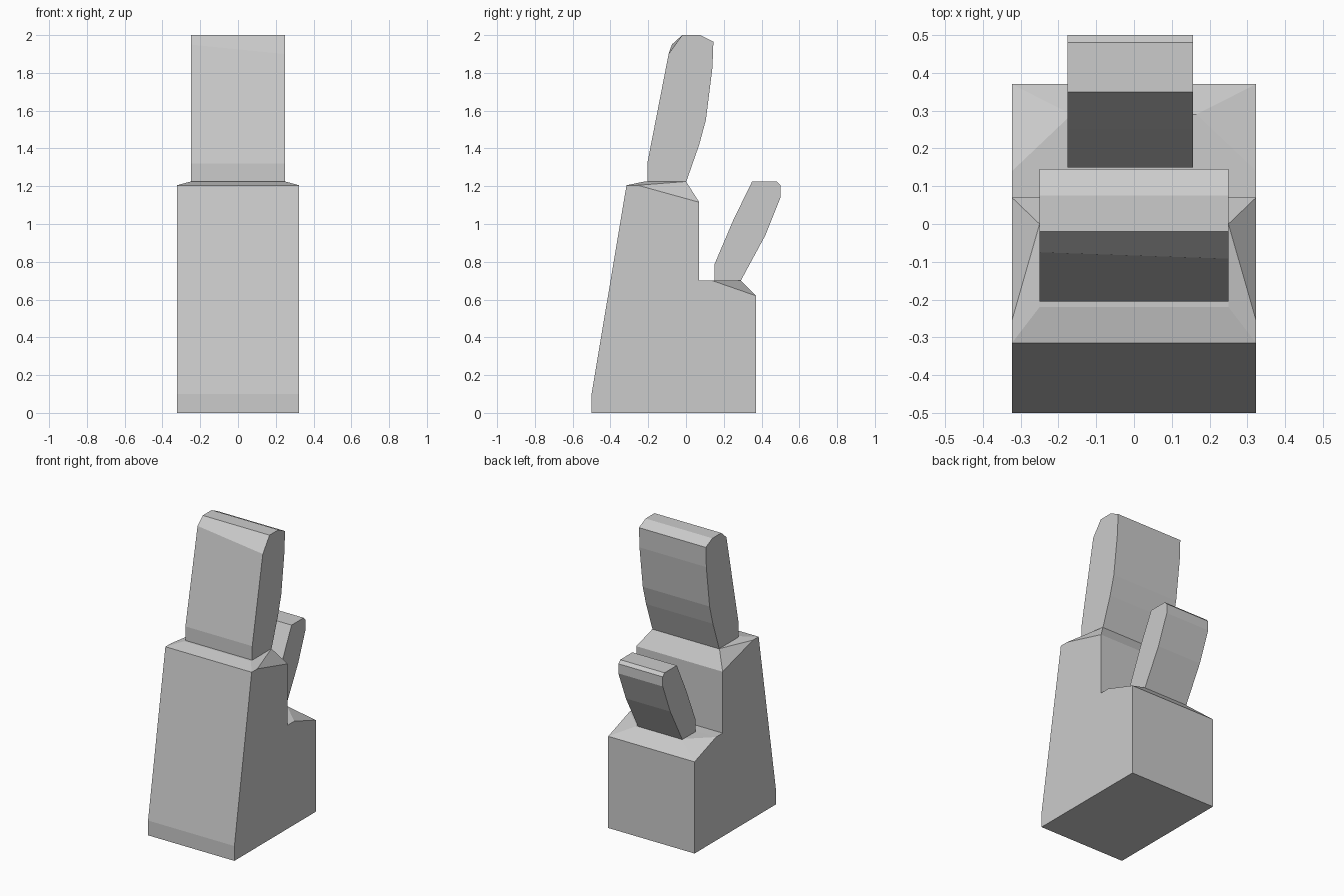
import bpy
import bmesh

cube = bpy.data.objects.get("Cube")
if cube:
    bpy.data.objects.remove(cube, do_unlink=True)

# Single light grey material
grey = bpy.data.materials.new("light_grey")
grey.use_nodes = True
colour = (0.6, 0.6, 0.6, 1)
grey.diffuse_color = colour
grey.node_tree.nodes["Principled BSDF"].inputs["Base Color"].default_value = colour


def finish(name, bm):
    bmesh.ops.recalc_face_normals(bm, faces=bm.faces)
    mesh = bpy.data.meshes.new(name)
    bm.to_mesh(mesh)
    bm.free()
    mesh.materials.append(grey)
    obj = bpy.data.objects.new(name, mesh)
    bpy.context.collection.objects.link(obj)
    return obj


def prism(name, left_profile, right_profile, x_left, x_right):
    """Join two matching (y, z) profiles into a solid across x."""
    bm = bmesh.new()
    a = [bm.verts.new((x_left, y, z)) for y, z in left_profile]
    b = [bm.verts.new((x_right, y, z)) for y, z in right_profile]
    bm.faces.new(a)
    bm.faces.new(b)
    for i in range(len(a)):
        j = (i + 1) % len(a)
        bm.faces.new((a[i], a[j], b[j], b[i]))
    return finish(name, bm)


# Stepped block: outer side outline, plus the inset corners of both top decks
outline = [(-0.5, 0), (0.37, 0), (0.37, 0.62), (0.14, 0.7), (0.07, 0.7),
           (0.07, 1.115), (-0.255, 1.205), (-0.315, 1.205), (-0.5, 0.1)]
deck_corners = {"front": (0.25, -0.22, 1.225), "back": (0.25, 0, 1.225),
                "step": (0.165, 0.29, 0.702)}
bm = bmesh.new()
sides = []
for s in (-1, 1):
    v = {i: bm.verts.new((s * 0.323, y, z)) for i, (y, z) in enumerate(outline)}
    for key, (x, y, z) in deck_corners.items():
        v[key] = bm.verts.new((s * x, y, z))
    bm.faces.new([v[i] for i in range(len(outline))])
    # Sloping shoulder facets
    for tri in ((2, 3, "step"), (5, 6, "back"), (6, "front", "back"), (6, 7, "front")):
        bm.faces.new([v[k] for k in tri])
    sides.append(v)
# Faces running across the block from side to side
l, r = sides
loop = [0, 1, 2, "step", 3, 4, 5, "back", "front", 7, 8]
for i, a in enumerate(loop):
    b = loop[(i + 1) % len(loop)]
    bm.faces.new((l[a], l[b], r[b], r[a]))
finish("stepped_block", bm)

# Large handle, with one front corner set slightly lower on its left
large = [(-0.205, 1.215), (-0.205, 1.32), (-0.075, 1.95), (-0.02, 2), (0.075, 2),
         (0.145, 1.965), (0.14, 1.83), (0.105, 1.55), (0.07, 1.42), (0, 1.22)]
large_left = list(large)
large_left[2] = (-0.092, 1.9)
prism("large_handle", large, large_left, -0.25, 0.25)

# Small handle leaning back from the step
small = [(0.15, 0.69), (0.15, 0.785), (0.25, 1.02), (0.35, 1.225), (0.48, 1.225),
         (0.5, 1.205), (0.5, 1.14), (0.42, 0.94), (0.29, 0.7)]
prism("small_handle", small, small, -0.176, 0.156)
